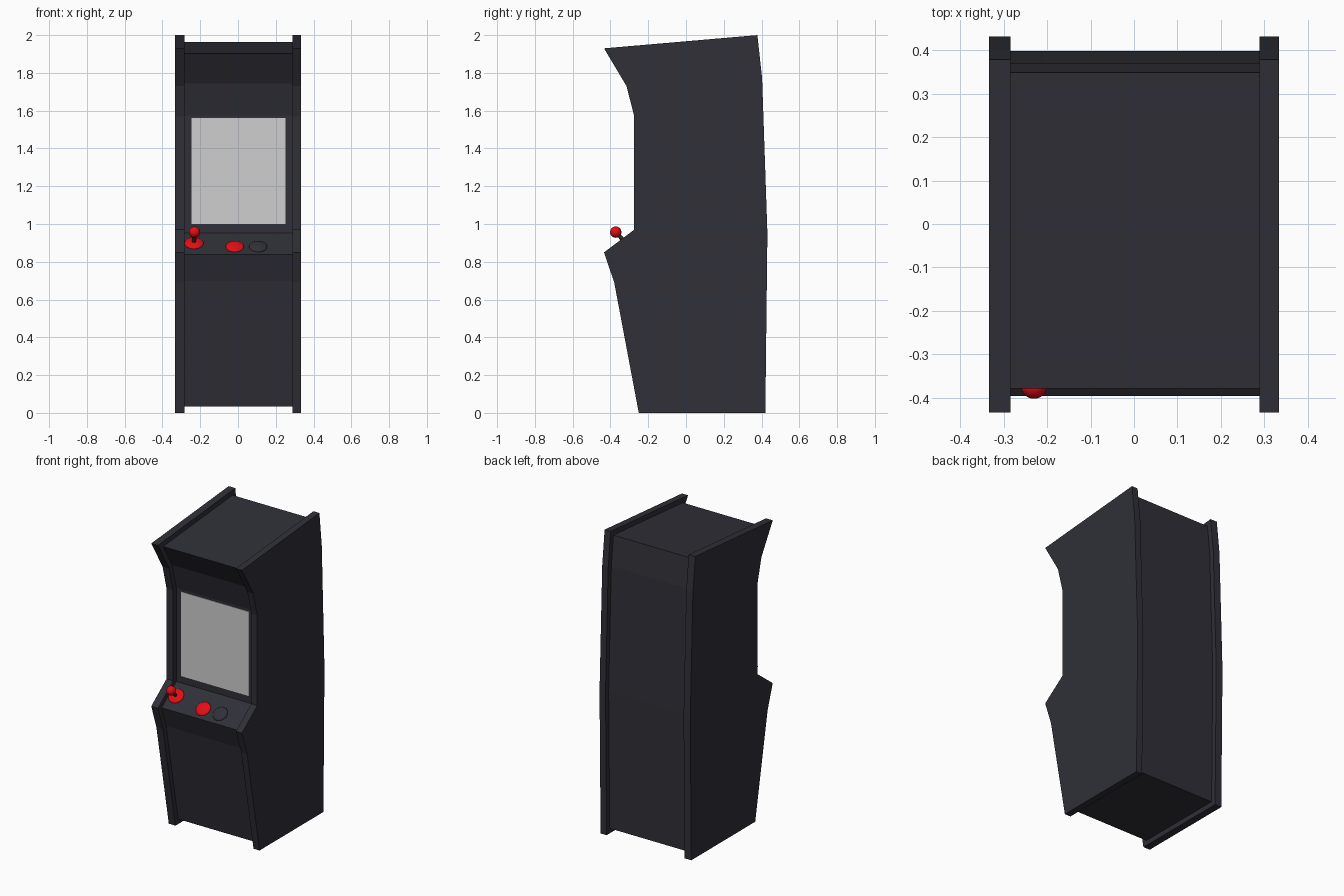
import bpy, bmesh, math
from mathutils import Vector, Matrix

if "Cube" in bpy.data.objects:
    bpy.data.objects.remove(bpy.data.objects["Cube"])


def material(name, rgb):
    m = bpy.data.materials.new(name)
    m.diffuse_color = (*rgb, 1)
    m.use_nodes = True
    m.node_tree.nodes["Principled BSDF"].inputs["Base Color"].default_value = m.diffuse_color
    return m


CHARCOAL = material("charcoal", (0.029, 0.029, 0.039))
RED = material("red", (0.78, 0.004, 0.007))
GREY = material("screen grey", (0.62, 0.62, 0.62))


def finish(name, bm, mat, smooth=False):
    bmesh.ops.recalc_face_normals(bm, faces=bm.faces[:])
    me = bpy.data.meshes.new(name)
    bm.to_mesh(me)
    bm.free()
    me.materials.append(mat)
    for p in me.polygons:
        p.use_smooth = smooth
    ob = bpy.data.objects.new(name, me)
    bpy.context.collection.objects.link(ob)
    return ob


def slab(name, profile, x0, x1, mat):
    """Extrude a side profile of (y, z) points from x0 to x1."""
    bm = bmesh.new()
    face = bm.faces.new([bm.verts.new((x0, y, z)) for y, z in profile])
    ext = bmesh.ops.extrude_face_region(bm, geom=[face])
    verts = [g for g in ext["geom"] if isinstance(g, bmesh.types.BMVert)]
    bmesh.ops.translate(bm, verts=verts, vec=(x1 - x0, 0, 0))
    return finish(name, bm, mat)


def inset(profile, d):
    """Move every edge of a counter-clockwise profile inward by d."""
    pts = [Vector(p) for p in profile]
    out = []
    for i, p in enumerate(pts):
        e1 = (p - pts[i - 1]).normalized()
        e2 = (pts[(i + 1) % len(pts)] - p).normalized()
        n1, n2 = Vector((-e1.y, e1.x)), Vector((-e2.y, e2.x))
        out.append(p + (n1 + n2) * d / (1 + n1.dot(n2)))
    return out


# Side silhouette, counter-clockwise from the front foot
side = [(-0.25, 0), (0.42, 0), (0.431, 0.95), (0.403, 1.77), (0.378, 2.0),
        (-0.434, 1.93), (-0.315, 1.73), (-0.274, 1.57), (-0.274, 0.97),
        (-0.434, 0.85), (-0.38, 0.69)]
D = 0.033
slab("left_side_panel", side, -0.333, -0.284, CHARCOAL)
slab("right_side_panel", side, 0.289, 0.333, CHARCOAL)
body = inset(side, D)
slab("cabinet_body", body, -0.284, 0.289, CHARCOAL)

# Screen plate on the upright wall
wall = body[7].x
slab("screen", [(wall - 0.003, 1.0), (wall + 0.003, 1.0),
                (wall + 0.003, 1.56), (wall - 0.003, 1.56)], -0.247, 0.252, GREY)

# Sloped control deck frame: origin on the deck edge, local z along its normal
edge = body[9]
slope = (body[8] - edge).normalized()
tilt = math.atan2(slope.y, slope.x)


def on_deck(x, z, lift=0.0):
    t = (z - edge.y) / slope.y
    return (Matrix.Translation((x, edge.x + slope.x * t, z))
            @ Matrix.Rotation(tilt, 4, "X") @ Matrix.Translation((0, 0, lift)))


def dome(name, mtx, radius, height, mat):
    bm = bmesh.new()
    bmesh.ops.create_uvsphere(
        bm, u_segments=32, v_segments=16, radius=1,
        matrix=mtx @ Matrix.Diagonal((radius, radius, height, 1)))
    return finish(name, bm, mat, True)


# Buttons and joystick
dome("red_button", on_deck(-0.017, 0.88), 0.048, 0.015, RED)
dome("dark_button", on_deck(0.107, 0.88), 0.048, 0.015, CHARCOAL)
dome("joystick_base", on_deck(-0.233, 0.898), 0.05, 0.014, RED)

ball = Vector((-0.23, -0.372, 0.957))
foot = on_deck(-0.233, 0.898).translation
axis = ball - foot
bm = bmesh.new()
bmesh.ops.create_cone(
    bm, cap_ends=True, segments=16, radius1=0.011, radius2=0.011, depth=axis.length,
    matrix=Matrix.Translation((ball + foot) / 2)
    @ axis.to_track_quat("Z", "Y").to_matrix().to_4x4())
stick = finish("joystick_shaft", bm, CHARCOAL, True)
stick.data.set_sharp_from_angle(angle=math.radians(40))
dome("joystick_ball", Matrix.Translation(ball), 0.03, 0.03, RED)
